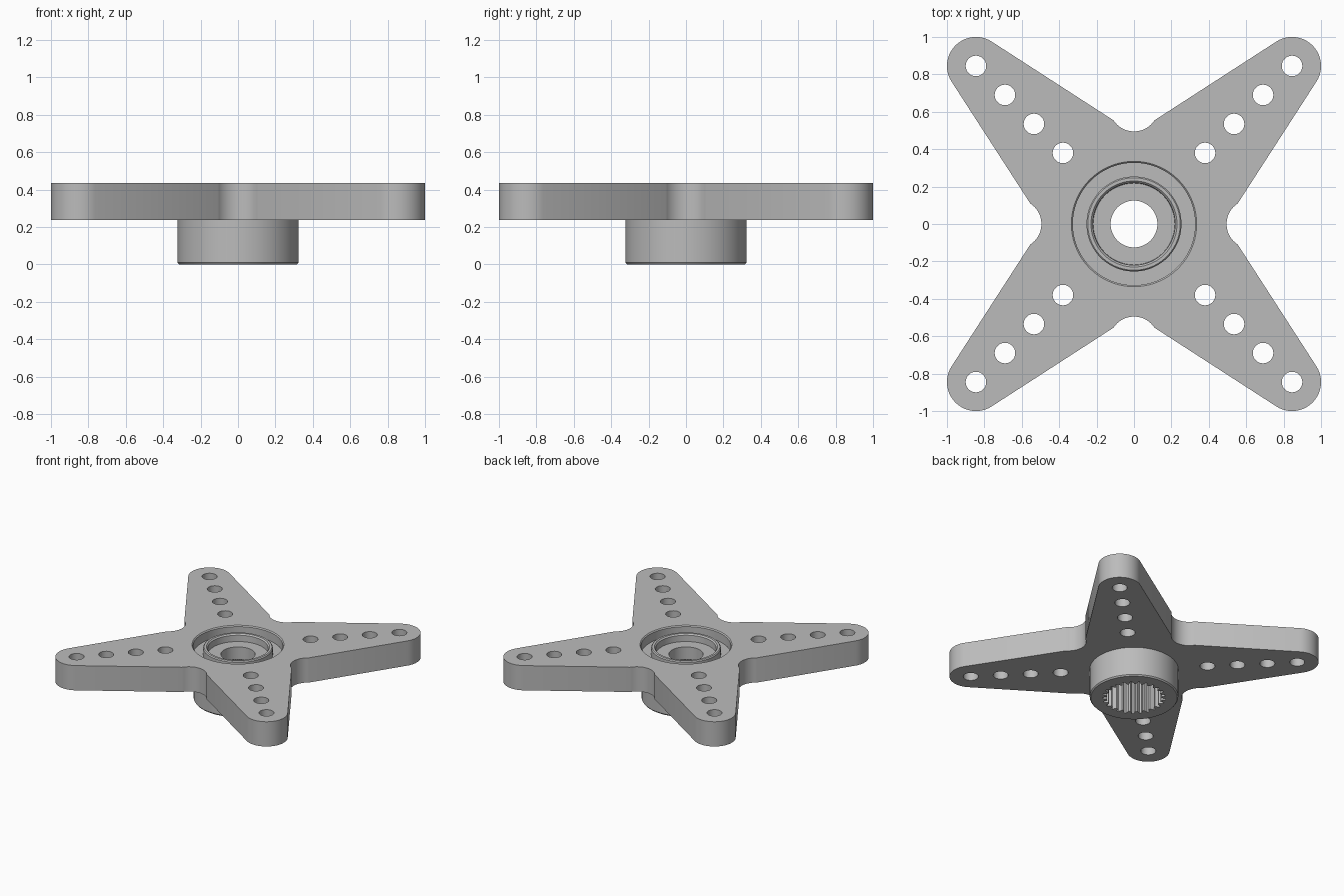
import bpy, bmesh, math
from mathutils import Vector, Matrix

cube = bpy.data.objects.get("Cube")
if cube:
    bpy.data.objects.remove(cube, do_unlink=True)

TOP, BOTTOM = 0.437, 0.238      # plate heights
TEETH = 25
STEPS = TEETH * 4               # points in each hub ring

grey = bpy.data.materials.new("light grey plastic")
grey.use_nodes = True
colour = (0.5, 0.5, 0.5, 1)
grey.diffuse_color = colour
grey.node_tree.nodes["Principled BSDF"].inputs["Base Color"].default_value = colour


def arc(cx, cy, r, start, end, n):
    angles = [math.radians(start + (end - start) * i / n) for i in range(n + 1)]
    return [Vector((cx + r * math.cos(a), cy + r * math.sin(a), 0)) for a in angles]


def circle(cx, cy, r, n):
    return arc(cx, cy, r, 0, 360, n)[:-1]


def finish(obj):
    bpy.ops.object.select_all(action="DESELECT")
    obj.select_set(True)
    bpy.context.view_layer.objects.active = obj
    bpy.ops.object.shade_smooth_by_angle(angle=math.radians(25))


# Four-armed plate: rounded tips, scooped notches, rows of holes
tip_and_notch = arc(0.845, 0.845, 0.155, -32.5, 122.5, 28) + arc(0, 0.626, 0.131, -33, -147, 16)
outline, loops = [], [circle(0, 0, 0.335, STEPS)]
for k in range(4):
    turn = Matrix.Rotation(k * math.pi / 2, 3, "Z")
    outline += [turn @ p for p in tip_and_notch]
    for i in range(4):
        d = 0.38 + 0.155 * i
        loops.append([turn @ p for p in circle(d, d, 0.055, 32)])
loops.append(outline)

curve = bpy.data.curves.new("plate_outline", "CURVE")
curve.dimensions = "2D"
curve.fill_mode = "BOTH"
curve.extrude = (TOP - BOTTOM) / 2
for loop in loops:
    s = curve.splines.new("POLY")
    s.points.add(len(loop) - 1)
    for point, p in zip(s.points, loop):
        point.co = (p.x, p.y, 0, 1)
    s.use_cyclic_u = True
shape = bpy.data.objects.new("plate_outline", curve)
bpy.context.collection.objects.link(shape)
bpy.context.view_layer.update()
mesh = bpy.data.meshes.new_from_object(shape.evaluated_get(bpy.context.evaluated_depsgraph_get()))
bpy.data.objects.remove(shape, do_unlink=True)

bm = bmesh.new()
bm.from_mesh(mesh)
bmesh.ops.remove_doubles(bm, verts=bm.verts, dist=0.0001)
bmesh.ops.translate(bm, verts=bm.verts, vec=(0, 0, (TOP + BOTTOM) / 2))
bmesh.ops.recalc_face_normals(bm, faces=bm.faces)
bm.to_mesh(mesh)
bm.free()
mesh.name = "arm_plate"
mesh.materials.clear()
mesh.materials.append(grey)
plate = bpy.data.objects.new("arm_plate", mesh)
bpy.context.collection.objects.link(plate)
finish(plate)

# Hub: closed turned profile, with a toothed socket underneath
tooth = (0.23, 0.23, 0.2, 0.2)
profile = [
    (tooth, 0.0), (tooth, 0.26),                        # toothed socket
    (0.125, 0.26), (0.125, 0.36),                       # screw hole
    (0.218, 0.36), (0.22, 0.41), (0.23, 0.42),          # inner floor and ring
    (0.247, 0.42), (0.254, 0.412), (0.254, 0.36),
    (0.327, 0.36), (0.327, TOP - 0.008), (0.335, TOP),  # groove and its rim
    (0.335, BOTTOM), (0.323, BOTTOM),
    (0.323, 0.01), (0.315, 0.0),                        # outer wall and foot bevel
]
bm = bmesh.new()
rings = []
for radius, z in profile:
    ring = []
    for i in range(STEPS):
        r = radius[i % 4] if isinstance(radius, tuple) else radius
        a = 2 * math.pi * i / STEPS
        ring.append(bm.verts.new((r * math.cos(a), r * math.sin(a), z)))
    rings.append(ring)
for a, b in zip(rings, rings[1:] + rings[:1]):
    for i in range(STEPS):
        j = (i + 1) % STEPS
        bm.faces.new((a[i], a[j], b[j], b[i]))
bmesh.ops.recalc_face_normals(bm, faces=bm.faces)
mesh = bpy.data.meshes.new("splined_hub")
bm.to_mesh(mesh)
bm.free()
mesh.materials.append(grey)
hub = bpy.data.objects.new("splined_hub", mesh)
bpy.context.collection.objects.link(hub)
finish(hub)
